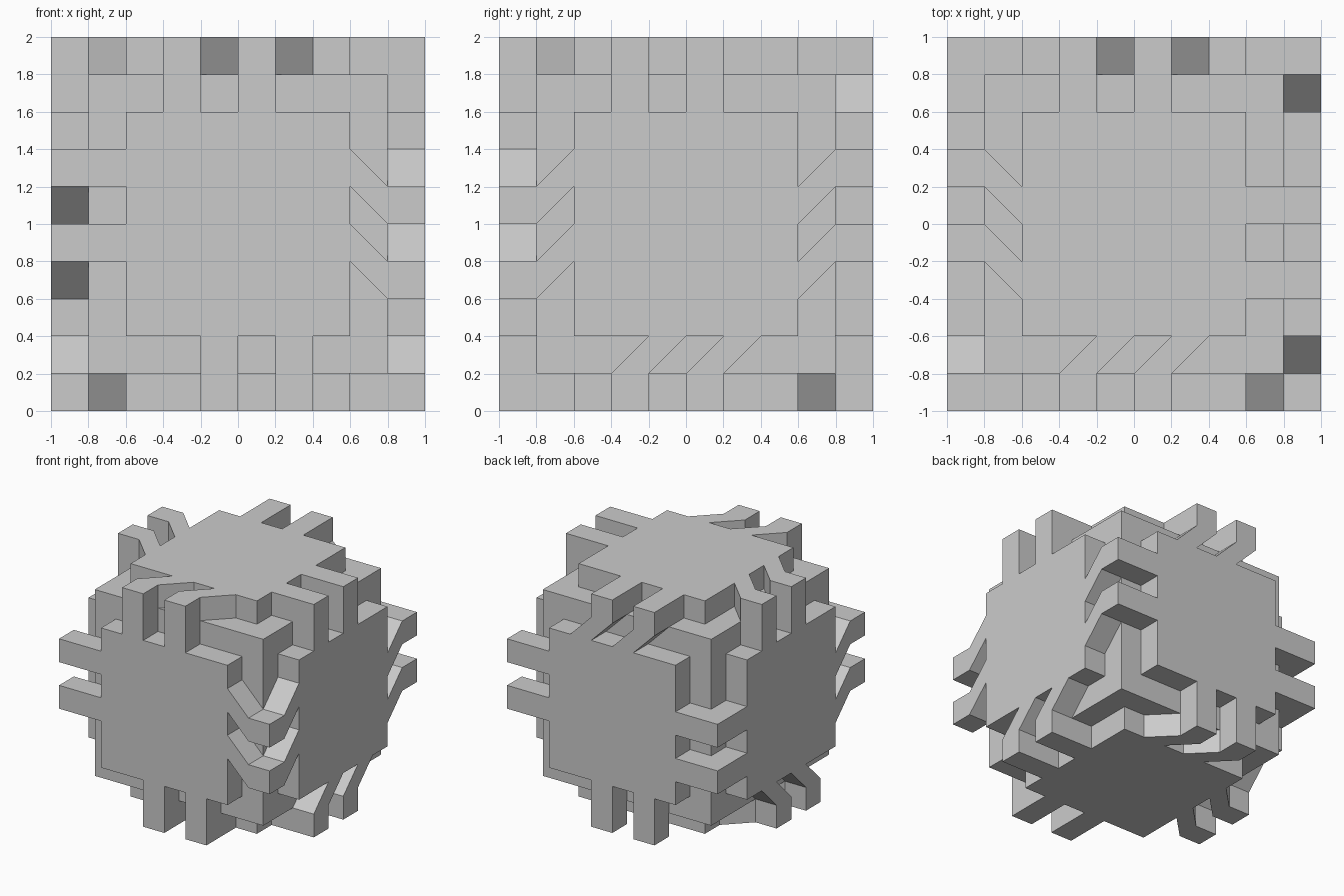
import bpy, bmesh
from mathutils import Vector

if "Cube" in bpy.data.objects:
    bpy.data.objects.remove(bpy.data.objects["Cube"])

C = Vector((0, 0, 1))
FACES = {"front": Vector((0, -1, 0)), "back": Vector((0, 1, 0)),
         "left": Vector((-1, 0, 0)), "right": Vector((1, 0, 0)),
         "top": Vector((0, 0, 1)), "bottom": Vector((0, 0, -1))}
# start positions along an edge for the two fingers of each row
ROW = {"A": (-0.4, 0.0), "B": (-0.2, 0.2)}


def finish(bm, name):
    bmesh.ops.recalc_face_normals(bm, faces=bm.faces)
    me = bpy.data.meshes.new(name)
    bm.to_mesh(me)
    bm.free()
    bpy.context.collection.objects.link(bpy.data.objects.new(name, me))


def box(name, centre, size):
    bm = bmesh.new()
    bmesh.ops.create_cube(bm, size=1)
    for v in bm.verts:
        v.co = Vector(c * s for c, s in zip(v.co, size)) + centre
    finish(bm, name)


# L-shaped finger profile: (along first normal, along second normal, station)
PROFILE = [(.8, .6, 0), (1, .6, 0), (1, .8, 1), (1, 1, 1),
           (.8, 1, 1), (.6, 1, 2), (.6, .8, 2), (.8, .8, 1)]
SIDES = [(0, 1, 2, 7), (7, 2, 3, 4), (7, 4, 5, 6)]


def link_pair(f1, f2, rows):
    """Two fingers wrapping an edge; rows = row on face 1, on the corner, on face 2."""
    n1, n2 = FACES[f1], FACES[f2]
    axis = Vector(abs(c) for c in n1.cross(n2))
    bm = bmesh.new()
    for k in range(2):
        rings = []
        for width in (0, 0.2):
            rings.append([bm.verts.new(C + n1 * a + n2 * b + axis * (ROW[rows[s]][k] + width))
                          for a, b, s in PROFILE])
        for ring in rings:
            for q in SIDES:
                bm.faces.new([ring[i] for i in q])
        for i in range(8):
            j = (i + 1) % 8
            bm.faces.new((rings[0][i], rings[0][j], rings[1][j], rings[1][i]))
    finish(bm, f"{f1}_{f2}_fingers")


# solid core and six face plates
box("core", C, (1.6, 1.6, 1.6))
for name, n in FACES.items():
    box(name + "_plate", C + n * 0.9, [0.2 if abs(c) > 0.5 else 1.2 for c in n])

# finger pairs on the twelve edges
for f1, f2, rows in [("front", "right", "BAB"), ("front", "left", "BBA"),
                     ("back", "right", "BBA"), ("back", "left", "AAA"),
                     ("front", "top", "AAB"), ("front", "bottom", "BBB"),
                     ("back", "top", "BAA"), ("back", "bottom", "AAB"),
                     ("right", "top", "AAA"), ("right", "bottom", "BAA"),
                     ("left", "top", "BBA"), ("left", "bottom", "BAB")]:
    link_pair(f1, f2, rows)
